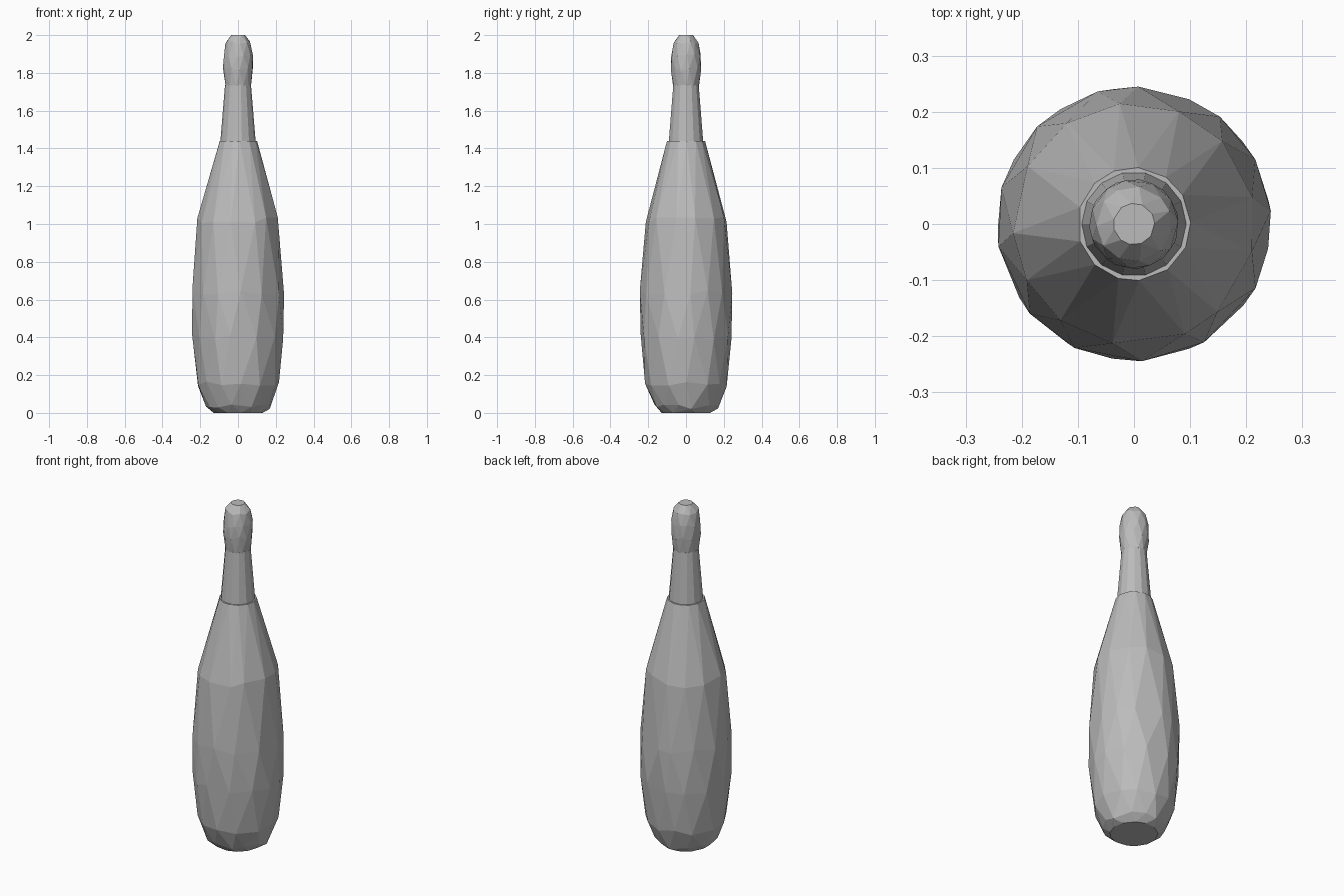
import bpy, bmesh, math, random
from mathutils import Vector

cube = bpy.data.objects.get("Cube")
if cube:
    bpy.data.objects.remove(cube, do_unlink=True)

random.seed(4)

grey = bpy.data.materials.new("plain_grey")
grey.use_nodes = True
colour = (0.5, 0.5, 0.5, 1)
grey.diffuse_color = colour
grey.node_tree.nodes["Principled BSDF"].inputs["Base Color"].default_value = colour


def faceted(name, profile, sides, jitter=0.0, twist=0.5):
    """Hull around staggered rings given as (radius, height)."""
    bm = bmesh.new()
    last = len(profile) - 1
    for i, (radius, height) in enumerate(profile):
        for k in range(sides):
            a = math.tau * (k + i * twist + random.uniform(-jitter, jitter)) / sides
            lift = 0 if i in (0, last) else random.uniform(-jitter, jitter) * 0.08
            bm.verts.new(Vector((radius * math.cos(a), radius * math.sin(a), height + lift)))
    hull = bmesh.ops.convex_hull(bm, input=bm.verts[:])
    loose = {v for v in hull["geom_interior"] + hull["geom_unused"]
             if isinstance(v, bmesh.types.BMVert)}
    bmesh.ops.delete(bm, geom=list(loose), context='VERTS')
    bmesh.ops.dissolve_limit(bm, angle_limit=math.radians(1),
                             verts=bm.verts[:], edges=bm.edges[:])
    bmesh.ops.recalc_face_normals(bm, faces=bm.faces[:])
    mesh = bpy.data.meshes.new(name)
    bm.to_mesh(mesh)
    bm.free()
    mesh.materials.append(grey)
    obj = bpy.data.objects.new(name, mesh)
    bpy.context.collection.objects.link(obj)
    return obj


# Swelling body with a rounded base
faceted("body", [(0.13, 0), (0.17, 0.03), (0.217, 0.15), (0.243, 0.4),
                 (0.245, 0.64), (0.216, 1.02), (0.101, 1.44)], 13, jitter=0.2)

# Straight tapering neck
faceted("neck", [(0.094, 1.43), (0.069, 1.735)], 14, twist=0)

# Rounded knob on top
faceted("knob", [(0.069, 1.73), (0.08, 1.82), (0.079, 1.89),
                 (0.067, 1.96), (0.037, 2.0)], 11, jitter=0.15)
